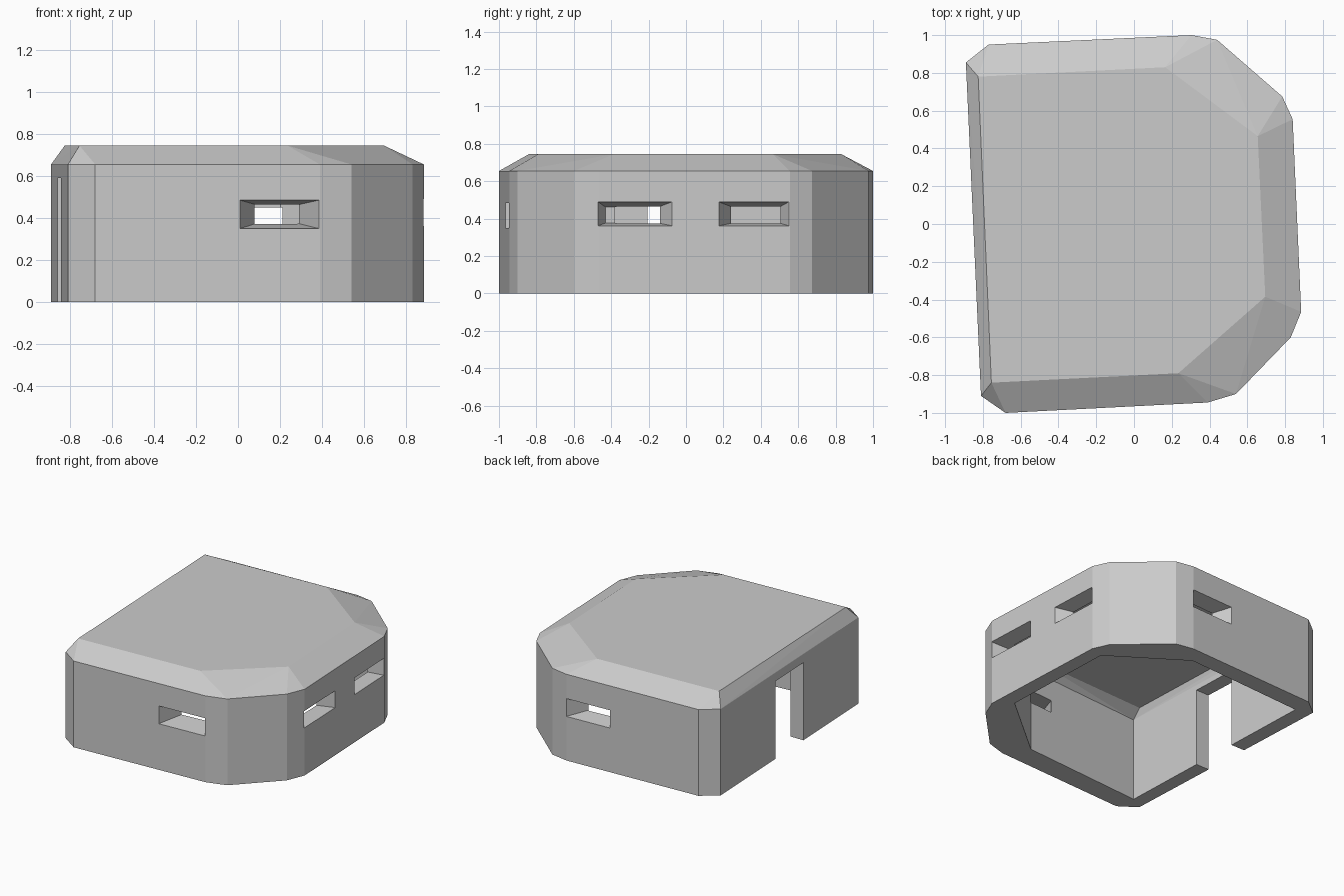
import bpy, bmesh, math
from mathutils import Vector

if "Cube" in bpy.data.objects:
    bpy.data.objects.remove(bpy.data.objects["Cube"])


def hull(name, points):
    """Flat-faced convex solid around the given points."""
    bm = bmesh.new()
    for p in points:
        bm.verts.new(p)
    bmesh.ops.convex_hull(bm, input=bm.verts[:])
    bmesh.ops.dissolve_limit(bm, angle_limit=math.radians(0.5),
                             verts=bm.verts[:], edges=bm.edges[:])
    bmesh.ops.recalc_face_normals(bm, faces=bm.faces[:])
    me = bpy.data.meshes.new(name)
    bm.to_mesh(me)
    bm.free()
    ob = bpy.data.objects.new(name, me)
    bpy.context.collection.objects.link(ob)
    return ob


def ring(outline, z):
    return [(x, y, z) for x, y in outline]


def opening(name, outer, inner, z_out, z_in):
    """Tapered cutter running from a rectangle on the outer wall to one on the inner wall."""
    pts = []
    for o, i in zip(outer, inner):
        for zo, zi in zip(z_out, z_in):
            a, b = Vector((*o, zo)), Vector((*i, zi))
            pts += [a + (a - b) * 0.1, b + (b - a) * 0.15]
    return hull(name, pts)


# Outer body: chamfered wall outline rising to a smaller flat roof
walls = [(-.81, -.91), (-.68, -1), (.39, -.945), (.54, -.90), (.83, -.60), (.885, -.465),
         (.84, .555), (.785, .675), (.44, .975), (.305, 1), (-.77, .95), (-.89, .855)]
roof = [(-.755, -.84), (.235, -.79), (.695, -.385), (.655, .465), (.60, .49),
        (.165, .83), (-.825, .78)]
bunker = hull("bunker_shell", ring(walls, 0) + ring(walls, .655) + ring(roof, .745))

# Hollow room, open at the bottom, with sloped ceiling edges
room = [(-.71, -.85), (.274, -.777), (.766, -.365), (.735, .52), (.203, .871), (-.77, .81)]
ceiling = [(-.695, -.77), (.25, -.725), (.66, -.35), (.62, .45), (.16, .78), (-.755, .73)]
cutters = [hull("room_cutter", ring(room, -.1) + ring(room, .63) + ring(ceiling, .685))]

# Firing slits: one front, one back, two on the right
cutters.append(opening("front_slit", [(.01, -.964), (.385, -.945)],
                       [(.08, -.79), (.295, -.775)], (.35, .485), (.372, .465)))
cutters.append(opening("back_slit", [(-.05, .984), (.305, 1.0)],
                       [(.02, .86), (.215, .87)], (.335, .47), (.355, .45)))
cutters.append(opening("right_slit_a", [(.885, -.47), (.868, -.075)],
                       [(.768, -.435), (.756, -.14)], (.362, .49), (.375, .465)))
cutters.append(opening("right_slit_b", [(.857, .175), (.84, .55)],
                       [(.745, .24), (.735, .505)], (.362, .49), (.375, .465)))

# Doorway through the left wall
cutters.append(hull("door_cutter", [(x, y, z) for x in (-1, -.6)
                                    for y in (-.205, .155) for z in (-.15, .59)]))

for c in cutters:
    c.hide_render = True
    m = bunker.modifiers.new(c.name, 'BOOLEAN')
    m.operation = 'DIFFERENCE'
    m.solver = 'EXACT'
    m.object = c

# Bake the cuts and drop the helpers
dg = bpy.context.evaluated_depsgraph_get()
baked = bpy.data.meshes.new_from_object(bunker.evaluated_get(dg))
bunker.modifiers.clear()
bunker.data = baked
for c in cutters:
    bpy.data.objects.remove(c)
